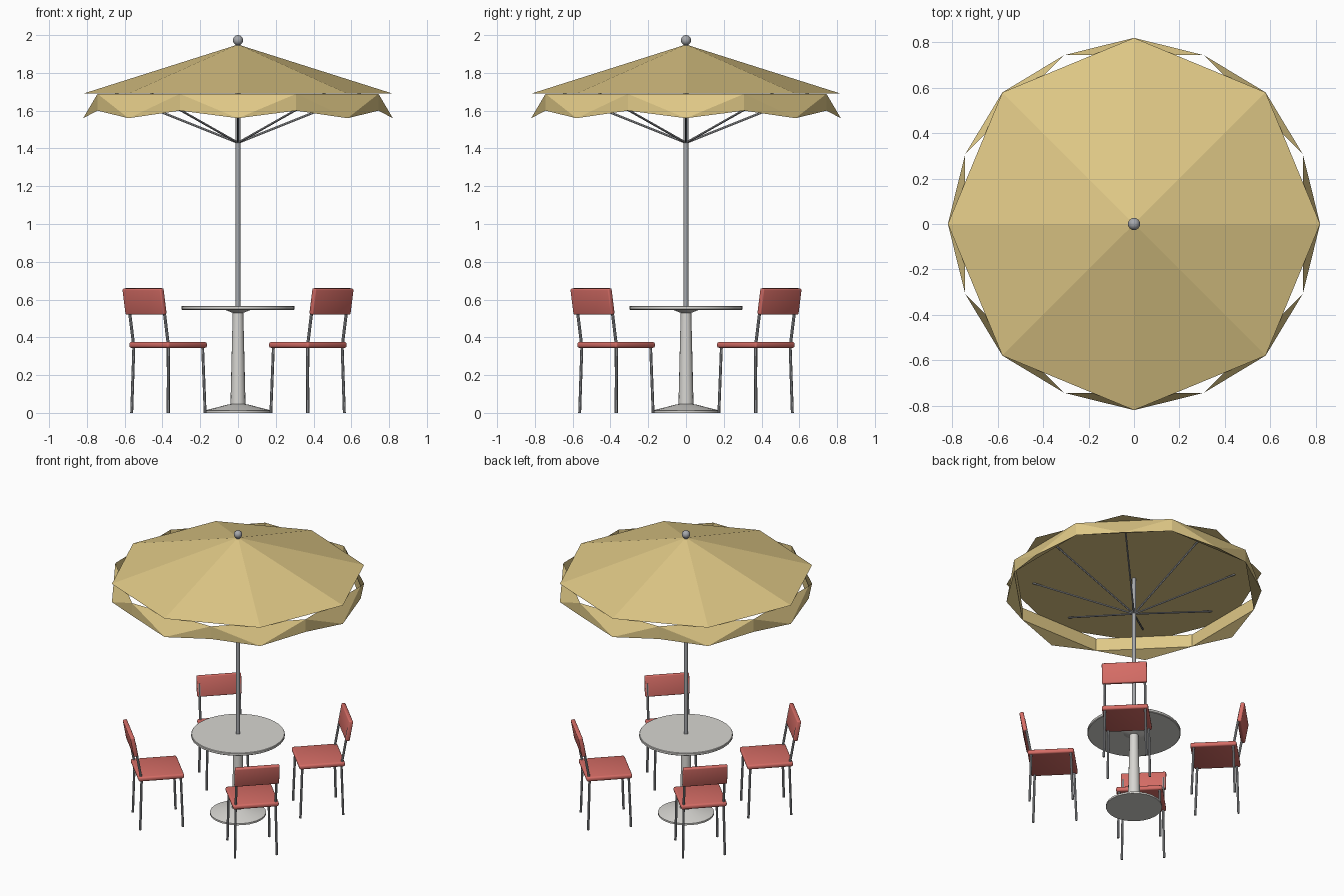
import bpy, bmesh
from math import sin, cos, pi, radians
from mathutils import Vector, Matrix

cube = bpy.data.objects.get("Cube")
if cube:
    bpy.data.objects.remove(cube)


def material(name, rgb):
    m = bpy.data.materials.new(name)
    m.use_nodes = True
    m.diffuse_color = (*rgb, 1)
    m.node_tree.nodes["Principled BSDF"].inputs["Base Color"].default_value = (*rgb, 1)
    return m


CANVAS = material("sand canvas", (0.74, 0.58, 0.24))
RED = material("red plastic", (0.66, 0.15, 0.13))
STONE = material("pale grey", (0.68, 0.67, 0.64))
METAL = material("steel grey", (0.38, 0.39, 0.41))


def finish(name, bm, mat, smooth=True):
    bmesh.ops.recalc_face_normals(bm, faces=bm.faces[:])
    mesh = bpy.data.meshes.new(name)
    bm.to_mesh(mesh)
    bm.free()
    mesh.materials.append(mat)
    ob = bpy.data.objects.new(name, mesh)
    bpy.context.collection.objects.link(ob)
    if smooth:
        bpy.ops.object.select_all(action='DESELECT')
        ob.select_set(True)
        bpy.context.view_layer.objects.active = ob
        bpy.ops.object.shade_smooth_by_angle(angle=radians(35))
    return ob


def polar(r, angle, z):
    return Vector((r * cos(angle), r * sin(angle), z))


def add_rod(bm, a, b, r, sides=8):
    a, b = Vector(a), Vector(b)
    d = b - a
    turn = d.to_track_quat('Z', 'Y').to_matrix().to_4x4()
    bmesh.ops.create_cone(bm, cap_ends=True, segments=sides, radius1=r, radius2=r,
                          depth=d.length, matrix=Matrix.Translation((a + b) / 2) @ turn)


def lathe(name, profile, sides, mat):
    """Spin (radius, height) points into a closed solid."""
    bm = bmesh.new()
    rings = [[bm.verts.new(polar(r, 2 * pi * i / sides, z)) for i in range(sides)]
             for r, z in profile]
    for low, high in zip(rings, rings[1:]):
        for i in range(sides):
            j = (i + 1) % sides
            bm.faces.new((low[i], low[j], high[j], high[i]))
    bm.faces.new(rings[0])
    bm.faces.new(rings[-1])
    return finish(name, bm, mat)


def cushion(name, size, centre, tilt, bevel):
    """Rounded slab."""
    bm = bmesh.new()
    bmesh.ops.create_cube(bm, size=1, matrix=Matrix.Translation(centre)
                          @ Matrix.Rotation(tilt, 4, 'Y') @ Matrix.Diagonal((*size, 1)))
    bmesh.ops.bevel(bm, geom=bm.edges[:], offset=bevel, segments=3, profile=0.5,
                    affect='EDGES')
    return finish(name, bm, RED)


# Table
lathe("table_base", [(0.18, 0), (0.18, 0.012), (0.05, 0.045), (0.03, 0.047)], 24, STONE)
lathe("table_column", [(0.04, 0.04), (0.028, 0.535)], 16, STONE)
lathe("table_collar", [(0.03, 0.53), (0.07, 0.546)], 24, STONE)
lathe("table_top", [(0.295, 0.545), (0.3, 0.549), (0.3, 0.562), (0.297, 0.566)], 40, STONE)

# Parasol pole and finial
lathe("parasol_pole", [(0.013, 0.5), (0.013, 1.955)], 12, METAL)
bm = bmesh.new()
bmesh.ops.create_uvsphere(bm, u_segments=16, v_segments=10, radius=0.027,
                          matrix=Matrix.Translation((0, 0, 1.973)))
finish("finial_ball", bm, METAL)

# Canopy: closed eight-sided cone
R, RIM, STEP = 0.82, 1.69, pi / 4
bm = bmesh.new()
apex = bm.verts.new((0, 0, 1.95))
rim = [bm.verts.new(polar(R, i * STEP, RIM)) for i in range(8)]
bm.faces.new(rim)
for i in range(8):
    bm.faces.new((rim[i], rim[(i + 1) % 8], apex))
finish("canopy", bm, CANVAS, smooth=False)

# Valance: eight flared wedges, set half a step from the canopy corners
bm = bmesh.new()
for i in range(8):
    a, b = (i - 0.5) * STEP, (i + 0.5) * STEP
    ta, tb, la, lb, tip = [bm.verts.new(p) for p in (
        polar(0.805, a, RIM - 0.001), polar(0.805, b, RIM - 0.001),
        polar(0.805, a, 1.6), polar(0.805, b, 1.6), polar(R, i * STEP, 1.56))]
    for face in ((ta, tb, lb, la), (ta, tb, tip), (la, lb, tip), (ta, la, tip), (tb, lb, tip)):
        bm.faces.new(face)
finish("valance", bm, CANVAS, smooth=False)

# Canopy ribs
bm = bmesh.new()
for i in range(8):
    add_rod(bm, (0, 0, 1.43), polar(0.65, i * STEP, RIM), 0.006, 6)
finish("canopy_ribs", bm, METAL)

# Chair, built facing the table with its back towards +x
bm = bmesh.new()
for side in (-1, 1):
    y = side * 0.13
    add_rod(bm, (0.382, side * 0.136, 0), (0.395, y, 0.35), 0.008)
    add_rod(bm, (0.660, side * 0.136, 0), (0.650, y, 0.35), 0.008)
    add_rod(bm, (0.650, y, 0.35), (0.695, y, 0.61), 0.008)
chair = [finish("chair_frame", bm, METAL),
         cushion("chair_seat", (0.298, 0.298, 0.032), (0.523, 0, 0.36), 0, 0.012),
         cushion("chair_backrest", (0.028, 0.29, 0.14), (0.70, 0, 0.59), radians(10), 0.008)]

# Four chairs on the diagonals
for part in chair:
    part.rotation_euler.z = pi / 4
    for k in range(1, 4):
        copy = part.copy()
        copy.name = f"{part.name}_{k + 1}"
        copy.rotation_euler.z = pi / 4 + k * pi / 2
        bpy.context.collection.objects.link(copy)
